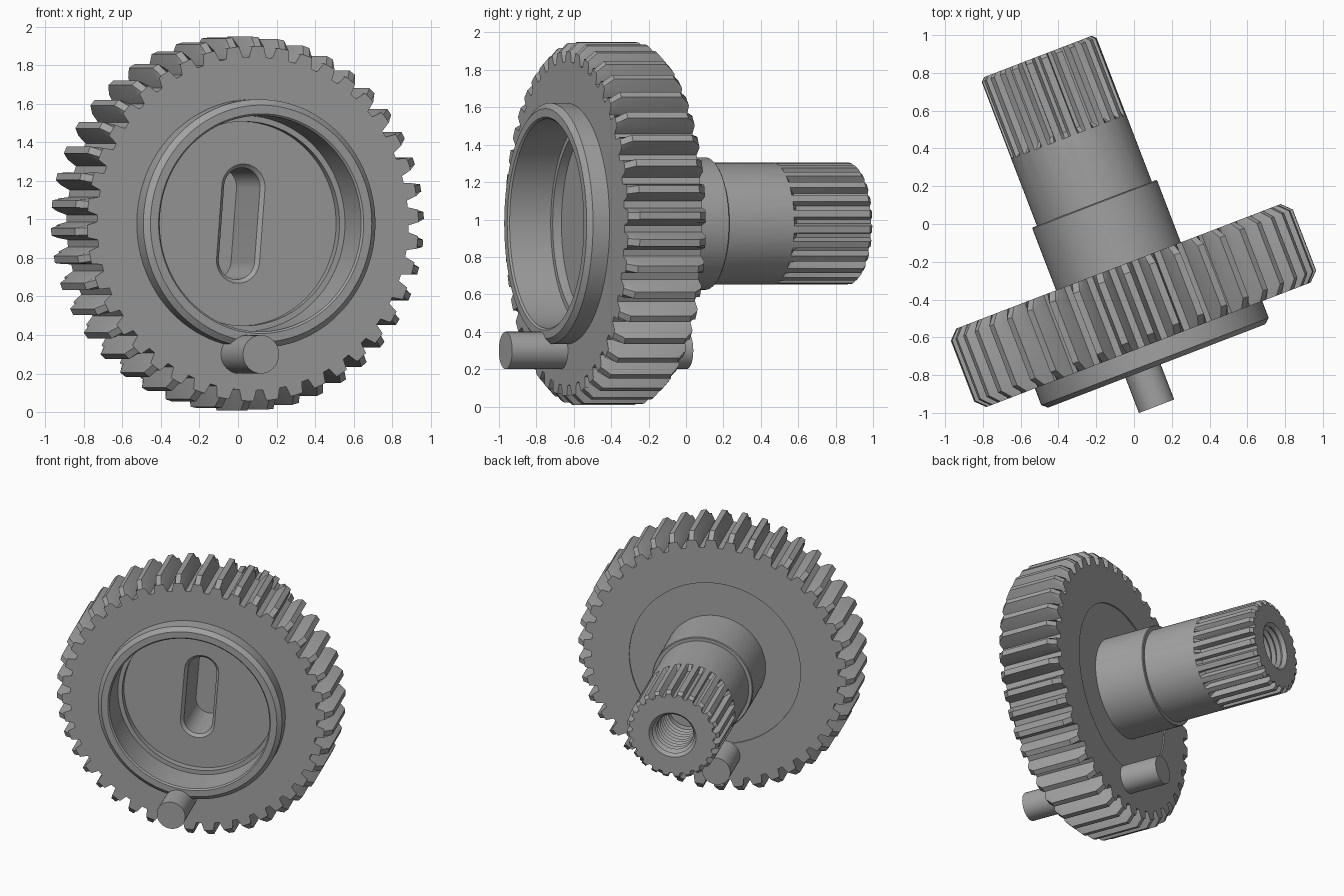
import bpy, bmesh
from math import sin, cos, pi, radians, tau
from mathutils import Matrix, Vector

cube = bpy.data.objects.get("Cube")
if cube:
    bpy.data.objects.remove(cube)

steel = bpy.data.materials.new("steel_grey")
steel.use_nodes = True
steel.diffuse_color = (0.36, 0.36, 0.36, 1)
steel.node_tree.nodes["Principled BSDF"].inputs["Base Color"].default_value = (0.36, 0.36, 0.36, 1)

# Common axis: local y runs from the cup towards the splined end
PLACE = Matrix.Translation((-0.147, -0.056, 0.978)) @ Matrix.Rotation(radians(21), 4, 'Z')
SIDES = 96


def ring(y, r, n=SIDES, cx=0, cz=0):
    return [Vector((cx + r * cos(tau * i / n), y, cz + r * sin(tau * i / n))) for i in range(n)]


def slot(y, r, half=0.19, tilt=radians(4.5)):
    """Rounded slot outline, leaning slightly to +x."""
    pts = []
    for p in ring(y, r):
        z = p.z + (half if p.z >= 0 else -half)
        pts.append(Vector((p.x * cos(tilt) + z * sin(tilt), y, z * cos(tilt) - p.x * sin(tilt))))
    return pts


def toothed(y, count, shape, limit=9, phase=0.0):
    """Outline of repeated teeth; shape holds (pitch fraction, radius) pairs."""
    pts = []
    for k in range(count):
        for frac, r in shape:
            a = phase + (k + frac) * tau / count
            r = min(r, limit)
            pts.append(Vector((r * cos(a), y, r * sin(a))))
    return pts


def loft(name, loops, caps=True, closed=False):
    """Skin a sequence of equal-length outlines."""
    bm = bmesh.new()
    rows = [[bm.verts.new(PLACE @ p) for p in loop] for loop in loops]
    pairs = list(zip(rows, rows[1:]))
    if closed:
        pairs.append((rows[-1], rows[0]))
    for a, b in pairs:
        n = len(a)
        for i in range(n):
            j = (i + 1) % n
            bm.faces.new((a[i], a[j], b[j], b[i]))
    if caps:
        bm.faces.new(rows[0])
        bm.faces.new(rows[-1])
    bmesh.ops.recalc_face_normals(bm, faces=bm.faces)
    me = bpy.data.meshes.new(name)
    bm.to_mesh(me)
    bm.free()
    me.materials.append(steel)
    me.shade_smooth()
    me.set_sharp_from_angle(angle=radians(28))
    obj = bpy.data.objects.new(name, me)
    bpy.context.collection.objects.link(obj)
    return obj


# Spur gear rim with chamfered tooth ends, hollow in the middle
TEETH = 42
FRONT, BACK, CHAMFER = -0.625, -0.18, 0.05
half = [(0.36, 0.865), (0.24, 0.92), (0.13, 0.97)]
tooth = [(-f, r) for f, r in half] + [(f, r) for f, r in reversed(half)]
phase = radians(2.5)
bore_shape = [(f, 0.6) for f, r in tooth]
loft("gear_rim", [
    toothed(FRONT, TEETH, bore_shape, phase=phase),
    toothed(FRONT, TEETH, tooth, 0.92, phase),
    toothed(FRONT + CHAMFER, TEETH, tooth, phase=phase),
    toothed(BACK - CHAMFER, TEETH, tooth, phase=phase),
    toothed(BACK, TEETH, tooth, 0.92, phase),
    toothed(BACK, TEETH, bore_shape, phase=phase),
], caps=False, closed=True)

# Cup with a slotted floor, then web, collar, splined shaft and threaded hole
body = [slot(-0.09, 0.10), slot(-0.43, 0.10), slot(-0.45, 0.12)]
profile = [
    (-0.45, 0.53), (-0.50, 0.53), (-0.50, 0.56), (-0.735, 0.56), (-0.745, 0.57),
    (-0.745, 0.615), (-0.72, 0.645), (-0.60, 0.645), (-0.60, 0.62), (-0.19, 0.62),
    (-0.19, 0.354), (0.17, 0.354), (0.175, 0.349), (0.175, 0.326), (0.55, 0.326),
]
body += [ring(y, r) for y, r in profile]

# Splines: four points per groove, running out into the plain shaft
GROOVES = SIDES // 4
spline = [(0.0, 0.285), (0.28, 0.285), (0.42, 0.326), (0.86, 0.326)]
plain = [(f, 0.326) for f, r in spline]
body += [toothed(0.555, GROOVES, plain), toothed(0.585, GROOVES, spline),
         toothed(0.99, GROOVES, spline), toothed(1.01, GROOVES, spline, 0.305)]

# Threaded hole with a countersunk mouth
body += [ring(1.01, 0.165), ring(0.985, 0.145)]
for k in range(9):
    y = 0.97 - 0.04 * k
    body += [ring(y, 0.155), ring(y - 0.02, 0.13)]
body.append(ring(0.58, 0.13))
loft("cup_and_shaft", body)

# Locating pins on both faces of the gear
for name, y0, y1 in (("front_pin", -0.944, -0.55), ("back_pin", -0.25, 0.093)):
    loft(name, [ring(y, 0.1, 32, -0.077, -0.678) for y in (y0, y1)])
